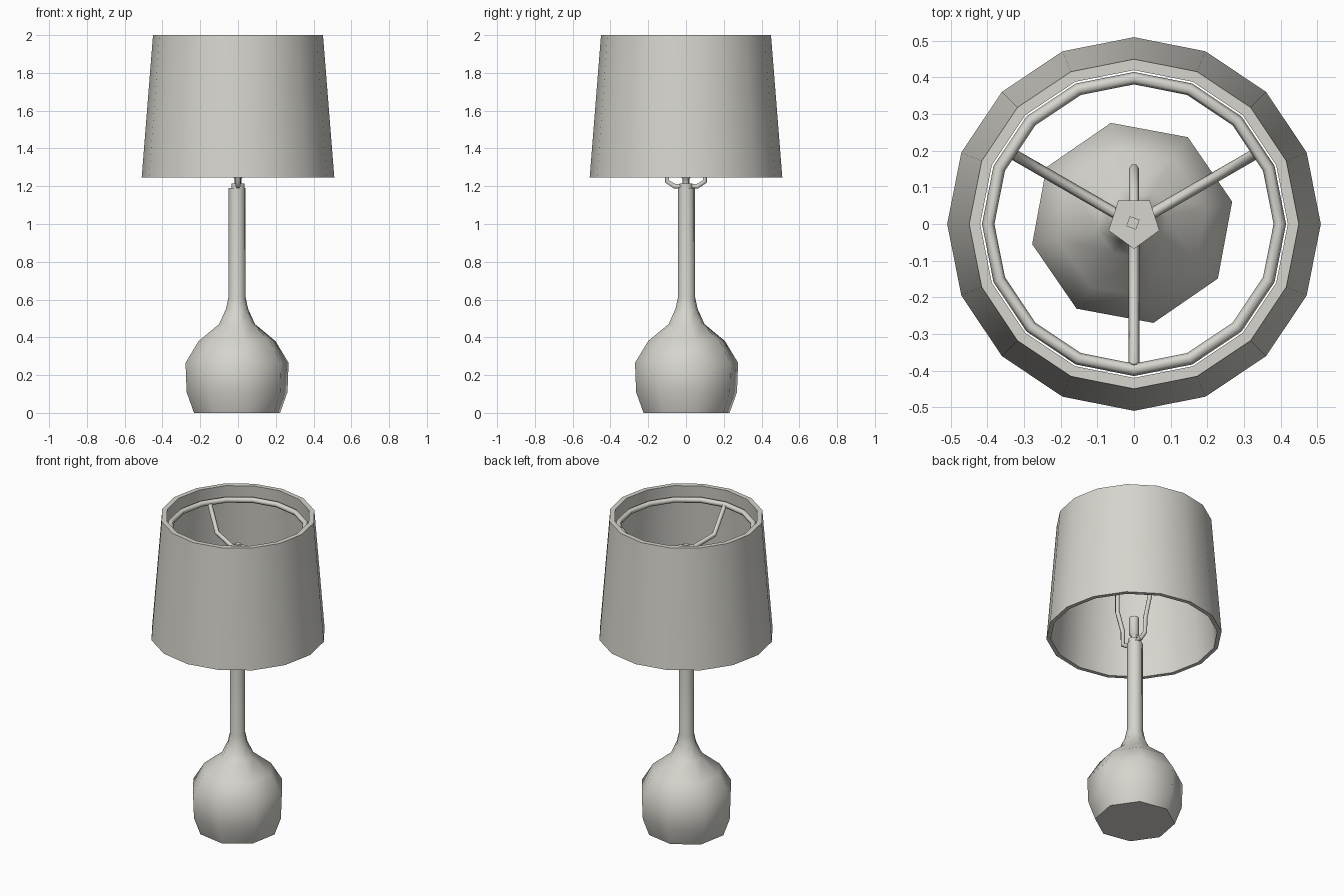
import bpy, bmesh, math
from mathutils import Vector

if "Cube" in bpy.data.objects:
    bpy.data.objects.remove(bpy.data.objects["Cube"])

mat = bpy.data.materials.new("warm_off_white")
mat.diffuse_color = (0.67, 0.66, 0.61, 1)
mat.use_nodes = True
mat.node_tree.nodes["Principled BSDF"].inputs["Base Color"].default_value = mat.diffuse_color


def finish(ob):
    ob.data.materials.clear()
    ob.data.materials.append(mat)
    bpy.ops.object.select_all(action='DESELECT')
    ob.select_set(True)
    bpy.context.view_layer.objects.active = ob
    bpy.ops.object.shade_smooth_by_angle(angle=math.radians(65))
    return ob


def lathe(name, profile, sides, turn=0.0, centre=(0, 0), closed=False):
    """Spin (radius, z) points around z; open profiles are capped at both ends."""
    bm = bmesh.new()
    rings = []
    for r, z in profile:
        rings.append([bm.verts.new((centre[0] + r * math.cos(turn + math.tau * i / sides),
                                    centre[1] + r * math.sin(turn + math.tau * i / sides), z))
                      for i in range(sides)])
    pairs = list(zip(rings, rings[1:]))
    if closed:
        pairs.append((rings[-1], rings[0]))
    for a, b in pairs:
        for i in range(sides):
            j = (i + 1) % sides
            bm.faces.new((a[i], a[j], b[j], b[i]))
    if not closed:
        bm.faces.new(rings[0][::-1])
        bm.faces.new(rings[-1])
    bmesh.ops.recalc_face_normals(bm, faces=bm.faces)
    me = bpy.data.meshes.new(name)
    bm.to_mesh(me)
    bm.free()
    ob = bpy.data.objects.new(name, me)
    bpy.context.collection.objects.link(ob)
    return finish(ob)


def wire(name, points, radius):
    """Round wire along a polyline."""
    cu = bpy.data.curves.new(name, 'CURVE')
    cu.dimensions = '3D'
    cu.bevel_depth = radius
    cu.bevel_resolution = 1
    cu.use_fill_caps = True
    sp = cu.splines.new('POLY')
    sp.points.add(len(points) - 1)
    for p, co in zip(sp.points, points):
        p.co = (*co, 1)
    ob = bpy.data.objects.new(name, cu)
    bpy.context.collection.objects.link(ob)
    bpy.ops.object.select_all(action='DESELECT')
    ob.select_set(True)
    bpy.context.view_layer.objects.active = ob
    bpy.ops.object.convert(target='MESH')
    return finish(bpy.context.view_layer.objects.active)


# Eight-sided gourd base with long neck
TURN = math.radians(12)
MID = (-0.005, 0.003)
lathe("base_and_neck", [(0.233, 0), (0.273, 0.11), (0.279, 0.265), (0.208, 0.38),
                        (0.097, 0.47), (0.06, 0.55), (0.047, 0.61), (0.046, 1.19)],
      8, TURN, MID)
lathe("neck_collar", [(0.036, 1.18), (0.036, 1.215)], 8, TURN)

# Lamp socket on a thin post
lathe("socket", [(0.018, 1.2), (0.018, 1.24), (0.03, 1.25), (0.03, 1.36)], 8, TURN)

# Sixteen-sided tapered shade with wall thickness
lathe("shade", [(0.51, 1.245), (0.45, 2.0), (0.42, 2.0), (0.485, 1.245)], 16, closed=True)

# Ring inside the top of the shade
ring = [(0.398 + 0.017 * math.cos(math.tau * k / 6), 1.92 + 0.017 * math.sin(math.tau * k / 6))
        for k in range(6)]
lathe("shade_ring", ring, 16, closed=True)

# Three recessed spokes from ring to hub
for n, deg in enumerate((30, 150, 270)):
    c, s = math.cos(math.radians(deg)), math.sin(math.radians(deg))
    wire(f"spoke_{n + 1}", [(r * c, r * s, z) for r, z in
                            ((0.393, 1.92), (0.285, 1.77), (0.02, 1.77))], 0.015)

# Harp that carries the hub, mirrored in y
half = [(0.06, 1.2), (0.1, 1.225), (0.1, 1.31), (0.15, 1.47), (0.15, 1.6), (0.09, 1.72), (0.0, 1.755)]
path = [(0, -y, z) for y, z in half] + [(0, y, z) for y, z in half[-2::-1]]
wire("harp", path, 0.014)
wire("harp_saddle", [(0, -0.065, 1.2), (0, 0.065, 1.2)], 0.014)

# Five-sided hub and small finial
lathe("hub", [(0.073, 1.755), (0.073, 1.79)], 5, math.radians(-90), (0, 0.005))
lathe("finial", [(0.02, 1.785), (0.02, 1.82)], 4, math.radians(25), (-0.003, 0.003))
